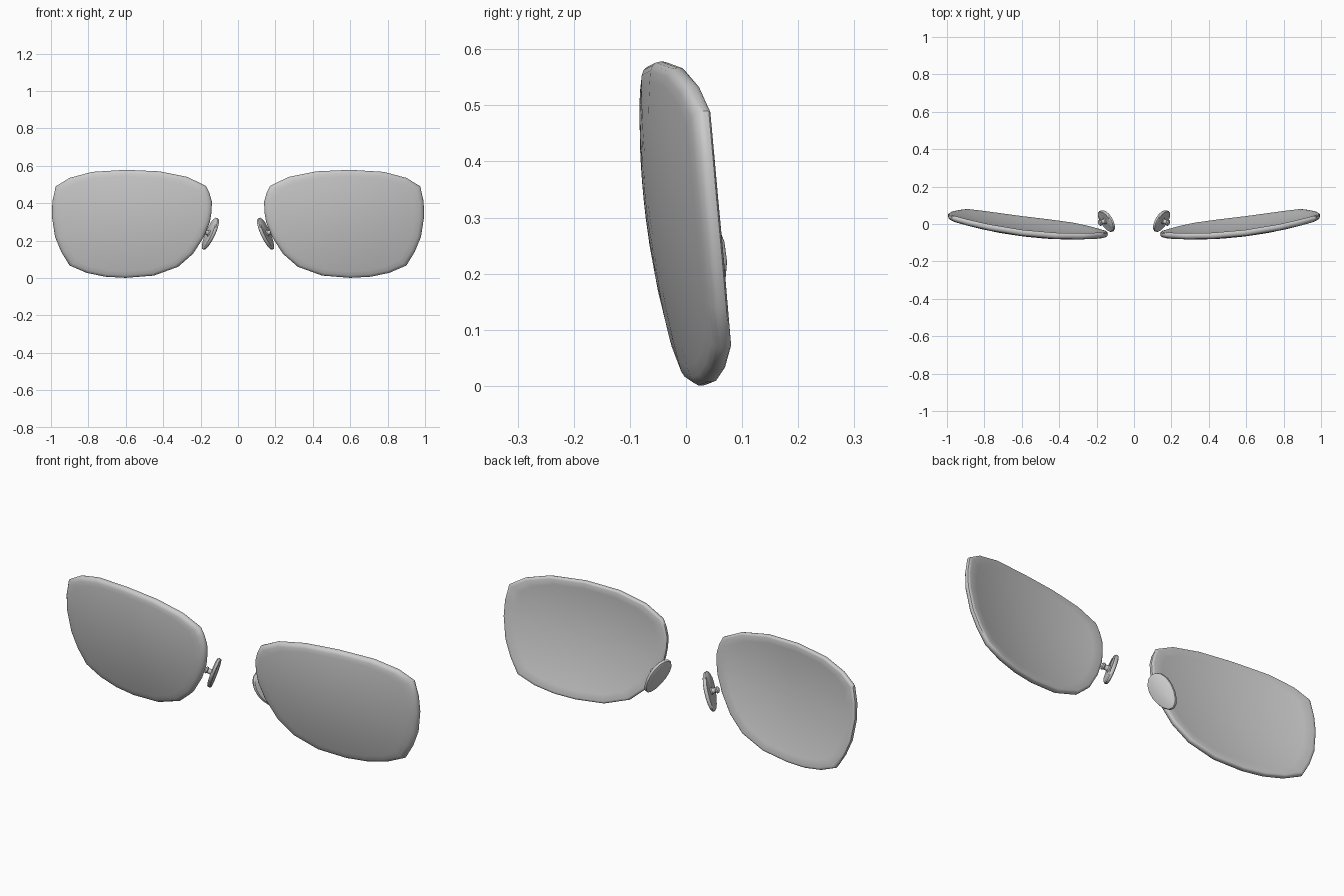
import bpy, bmesh, math
from mathutils import Vector

if "Cube" in bpy.data.objects:
    bpy.data.objects.remove(bpy.data.objects["Cube"])


def finish(name, bm, angle=40):
    """Turn a bmesh into a smooth object mirrored across x = 0."""
    bmesh.ops.recalc_face_normals(bm, faces=bm.faces[:])
    mesh = bpy.data.meshes.new(name)
    bm.to_mesh(mesh)
    bm.free()
    ob = bpy.data.objects.new(name, mesh)
    bpy.context.collection.objects.link(ob)
    bpy.ops.object.select_all(action='DESELECT')
    ob.select_set(True)
    bpy.context.view_layer.objects.active = ob
    bpy.ops.object.shade_smooth_by_angle(angle=math.radians(angle))
    mod = ob.modifiers.new("mirror", 'MIRROR')
    mod.use_mirror_merge = False
    return ob


def loft(bm, rings, start, end):
    """Skin closed rings of points and close both ends with a fan."""
    loops = [[bm.verts.new(p) for p in r] for r in rings]
    n = len(loops[0])
    for a, b in zip(loops, loops[1:]):
        for i in range(n):
            j = (i + 1) % n
            bm.faces.new((a[i], a[j], b[j], b[i]))
    for loop, tip in ((loops[0], start), (loops[-1], end)):
        v = bm.verts.new(tip)
        for i in range(n):
            bm.faces.new((loop[i], loop[(i + 1) % n], v))


# Lens: tilted, wrapped dome bounded by a rounded-rectangle outline
OUTLINE = [(.14, .41), (.153, .455), (.172, .492), (.27, .54), (.42, .57),
           (.6, .578), (.78, .567), (.9, .535), (.974, .49), (.992, .41),
           (.995, .33), (.978, .22), (.945, .14), (.9, .067), (.81, .028),
           (.71, .007), (.6, .001), (.45, .013), (.32, .06), (.24, .13),
           (.182, .22), (.15, .30), (.141, .355)]
CENTRE = (.57, .30)
DEPTH = .032


def lens_point(s, px, pz, d):
    x = CENTRE[0] + (px - CENTRE[0]) * s
    z = CENTRE[1] + (pz - CENTRE[1]) * s
    y = -.083 + .24 * (x - .33) ** 2 + .35 * (z - .48) ** 2
    back = Vector((-.48 * (x - .33), 1, -.7 * (z - .48))).normalized()
    p = Vector((x, y, z)) + back * d
    # keep the outline true at mid thickness
    return p - Vector((back.x, 0, back.z)) * .018


rim = [(.022, 0), (.010, .003), (.003, .009), (0, .017),
       (0, .025), (.003, .029), (.010, DEPTH)]
steps = [(s, 0) for s in (.15, .3, .45, .6, .75, .87)]
steps += [(1 - inset / .35, d) for inset, d in rim]
steps += [(s, DEPTH) for s in (.87, .75, .6, .45, .3, .15)]
bm = bmesh.new()
loft(bm, [[lens_point(s, x, z, d) for x, z in OUTLINE] for s, d in steps],
     lens_point(0, 0, 0, 0), lens_point(0, 0, 0, DEPTH))
finish("lens", bm)

# Nose pad: thin oval plate leaning back and outward at the bottom
C = Vector((.148, .018, .236))
U = Vector((.04, .0275, -.0825))
V = Vector((.010, .050, .0215))
N = U.cross(V).normalized()      # points away from the nose


def oval(scale, h, sides=16):
    pts = []
    for i in range(sides):
        t = 2 * math.pi * i / sides
        w = 1 - .12 * math.cos(t)   # slightly wider at the top
        pts.append(C + U * math.cos(t) * scale + V * math.sin(t) * w * scale + N * h)
    return pts


bm = bmesh.new()
loft(bm, [oval(.88, -.010), oval(.97, -.007), oval(1, -.001),
          oval(1, .004), oval(.93, .009)], C - N * .011, C + N * .009)
finish("nose_pad", bm)

# Post: short stub on the outer side of the pad
A = U.normalized()
B = N.cross(A)


def circle(r, h, sides=12):
    return [C + N * h + (A * math.cos(2 * math.pi * i / sides)
                         + B * math.sin(2 * math.pi * i / sides)) * r
            for i in range(sides)]


bm = bmesh.new()
loft(bm, [circle(.020, .007), circle(.013, .014), circle(.012, .030),
          circle(.016, .034), circle(.016, .041), circle(.011, .045)],
     C + N * .007, C + N * .046)
finish("pad_post", bm)
